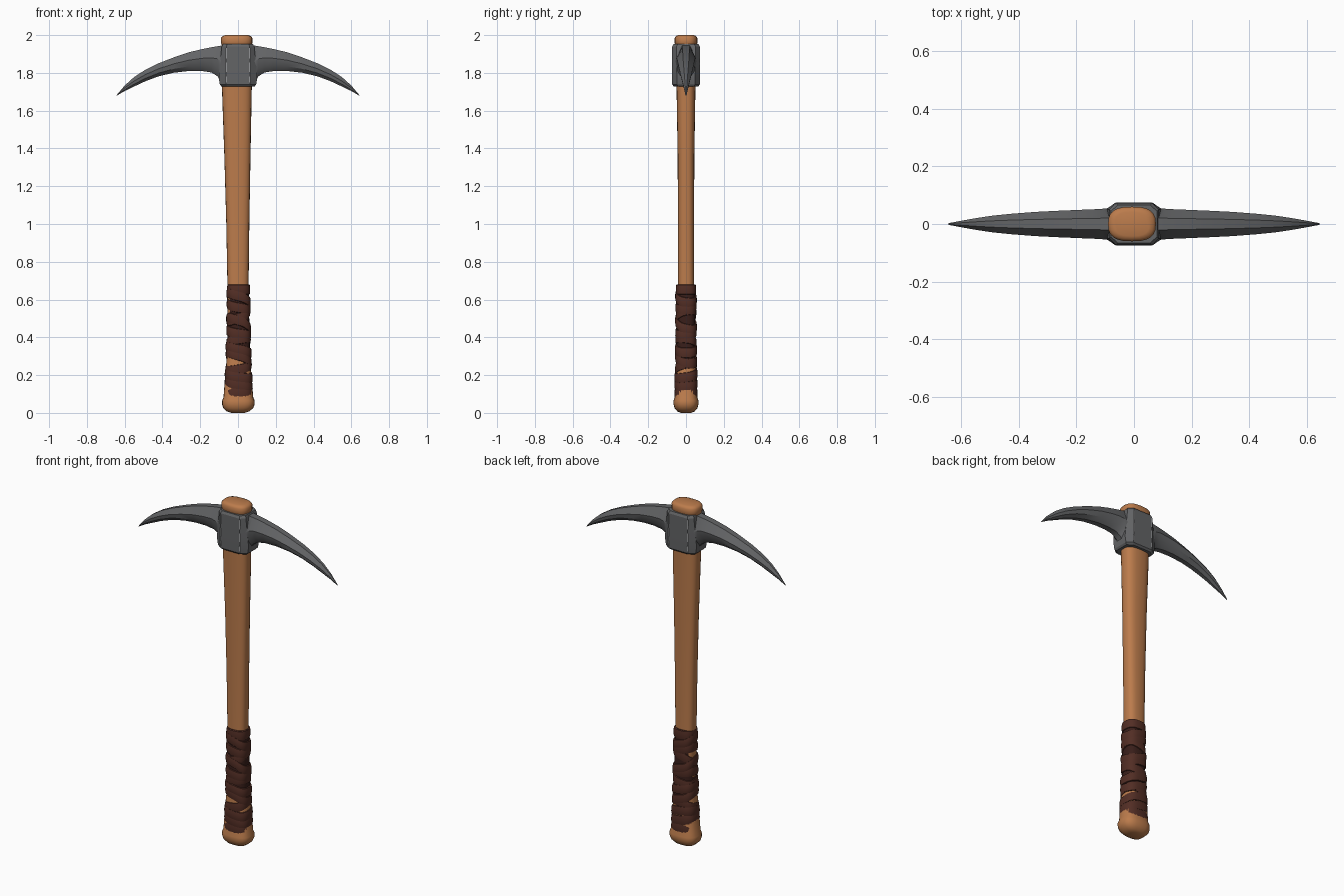
import bpy, bmesh, math, random
from math import sin, cos, pi, copysign

if "Cube" in bpy.data.objects:
    bpy.data.objects.remove(bpy.data.objects["Cube"])

random.seed(4)


def material(name, rgb):
    m = bpy.data.materials.new(name)
    m.diffuse_color = (*rgb, 1)
    m.use_nodes = True
    m.node_tree.nodes["Principled BSDF"].inputs["Base Color"].default_value = m.diffuse_color
    return m


WOOD = material("warm wood", (0.50, 0.20, 0.072))
STEEL = material("grey steel", (0.125, 0.128, 0.133))
WORN = material("worn bright steel", (0.50, 0.51, 0.52))
LEATHER = material("brown leather", (0.085, 0.027, 0.018))
SEAM = material("dark leather seam", (0.040, 0.013, 0.010))


def finish(name, bm, mat, angle=35):
    bmesh.ops.recalc_face_normals(bm, faces=bm.faces[:])
    mesh = bpy.data.meshes.new(name)
    bm.to_mesh(mesh)
    bm.free()
    mesh.materials.append(mat)
    obj = bpy.data.objects.new(name, mesh)
    bpy.context.collection.objects.link(obj)
    bpy.ops.object.select_all(action='DESELECT')
    obj.select_set(True)
    bpy.context.view_layer.objects.active = obj
    bpy.ops.object.shade_smooth_by_angle(angle=math.radians(angle))
    return obj


def loft(bm, rings, closed=False):
    """Skin a list of point rings; cap the ends unless the path is closed."""
    vs = [[bm.verts.new(p) for p in ring] for ring in rings]
    n = len(vs[0])
    pairs = list(zip(vs, vs[1:])) + ([(vs[-1], vs[0])] if closed else [])
    for a, b in pairs:
        for i in range(n):
            j = (i + 1) % n
            bm.faces.new((a[i], a[j], b[j], b[i]))
    if not closed:
        bm.faces.new(vs[0])
        bm.faces.new(vs[-1])


def oval(a, rx, ry, power=2.7):
    """Point on a rounded-rectangle outline at angle a."""
    f = lambda v: copysign(abs(v) ** (2 / power), v)
    return rx * f(cos(a)), ry * f(sin(a))


def oval_ring(z, cx, rx, ry, n=24):
    pts = [oval(2 * pi * i / n, rx, ry) for i in range(n)]
    return [(cx + x, y, z) for x, y in pts]


# Wooden handle: rounded pommel, slim waist, wider eye and domed top
# (z, centre x, half width, half depth)
handle = [(0.0, 0.0, 0.035, 0.028), (0.008, 0.0, 0.060, 0.046),
          (0.025, 0.001, 0.079, 0.060), (0.045, 0.002, 0.086, 0.066),
          (0.065, 0.002, 0.086, 0.066), (0.082, 0.002, 0.079, 0.060),
          (0.35, 0.001, 0.056, 0.048), (0.68, 0.0, 0.056, 0.043),
          (1.0, -0.001, 0.061, 0.043), (1.35, -0.003, 0.069, 0.044),
          (1.72, -0.006, 0.079, 0.050), (1.945, -0.007, 0.078, 0.055),
          (1.958, -0.007, 0.083, 0.060), (1.985, -0.007, 0.083, 0.060),
          (1.995, -0.007, 0.075, 0.053), (2.0, -0.007, 0.060, 0.042)]
bm = bmesh.new()
loft(bm, [oval_ring(*s) for s in handle])
finish("handle", bm, WOOD, 40)


# Leather grip: a dark sleeve with tilted straps wound over it
def grip_size(z):
    t = max(0.0, min(1.0, (z - 0.08) / 0.60))
    flare = (1 - t) ** 2
    return 0.055 + 0.015 * flare, 0.048 + 0.007 * flare


bm = bmesh.new()
loft(bm, [oval_ring(z, 0.003, *grip_size(z))
          for z in (0.08, 0.15, 0.25, 0.4, 0.55, 0.68)])
finish("grip_sleeve", bm, SEAM)


def strap(bm, zc, height, tilt, phase, thick, n=32):
    rings = []
    for i in range(n):
        a = 2 * pi * i / n
        mid = zc + tilt * cos(a - phase)
        ring = []
        for dz, out in ((-.5, -.004), (-.44, thick * .7), (-.2, thick),
                        (.2, thick), (.44, thick * .7), (.5, -.004)):
            z = max(0.08, min(0.683, mid + dz * height))
            rx, ry = grip_size(z)
            x, y = oval(a, rx + out, ry + out)
            ring.append((0.003 + x, y, z))
        rings.append(ring)
    loft(bm, rings, closed=True)


bm = bmesh.new()
count = 13
for k in range(count):
    end = k in (0, count - 1)
    strap(bm, 0.108 + 0.545 * k / (count - 1), 0.056,
          0.0 if end else random.uniform(0.012, 0.034),
          (pi if k % 3 else 0) + random.uniform(-0.9, 0.9),
          0.006 + 0.003 * (k % 3) / 2)
finish("grip_straps", bm, LEATHER, 30)


# Steel collar: chamfered block around the eye of the handle
def collar_ring(z, flat, side, depth, side_depth):
    q = [(flat, -depth), (side, -side_depth), (side, side_depth), (flat, depth)]
    return [(x, y, z) for x, y in q + [(-x, -y) for x, y in q]]


bm = bmesh.new()
loft(bm, [collar_ring(*s) for s in (
    (1.728, 0.056, 0.088, 0.064, 0.042), (1.738, 0.064, 0.096, 0.073, 0.048),
    (1.775, 0.064, 0.102, 0.074, 0.048), (1.83, 0.063, 0.098, 0.074, 0.050),
    (1.94, 0.062, 0.086, 0.073, 0.050), (1.953, 0.056, 0.080, 0.066, 0.044))])
finish("collar", bm, STEEL, 25)

# Curved pick arms, mirrored: (x, top z, bottom z, half depth)
arm = [(0.05, 1.946, 1.745, 0.056), (0.09, 1.944, 1.75, 0.055),
       (0.108, 1.941, 1.782, 0.053), (0.14, 1.936, 1.802, 0.051),
       (0.19, 1.926, 1.810, 0.049), (0.26, 1.909, 1.810, 0.046),
       (0.34, 1.882, 1.801, 0.042), (0.42, 1.851, 1.782, 0.036),
       (0.49, 1.817, 1.756, 0.029), (0.55, 1.778, 1.728, 0.020),
       (0.60, 1.733, 1.704, 0.011), (0.643, 1.682, 1.679, 0.003)]
bm = bmesh.new()
rings = []
for x, zt, zb, w in arm:
    h = zt - zb
    half = [(0.38 * w, zt), (w, zt - 0.42 * h), (0.86 * w, zb + 0.25 * h),
            (0.34 * w, zb)]
    rings.append([(x, y, z) for y, z in half]
                 + [(x, -y, z) for y, z in reversed(half)])
loft(bm, rings)
arms = finish("pick_arms", bm, STEEL, 32)
arms.modifiers.new("both_sides", 'MIRROR')

# Bright worn chips along the collar edges
bm = bmesh.new()
for sx in (-1, 1):
    for sy in (-1, 1):
        for z, length in ((1.765, 0.03), (1.83, 0.05), (1.905, 0.055)):
            made = bmesh.ops.create_cube(bm, size=1)["verts"]
            bmesh.ops.scale(bm, vec=(0.005, 0.004, length), verts=made)
            bmesh.ops.translate(bm, vec=(sx * 0.062, sy * 0.073, z), verts=made)
finish("worn_edges", bm, WORN)
